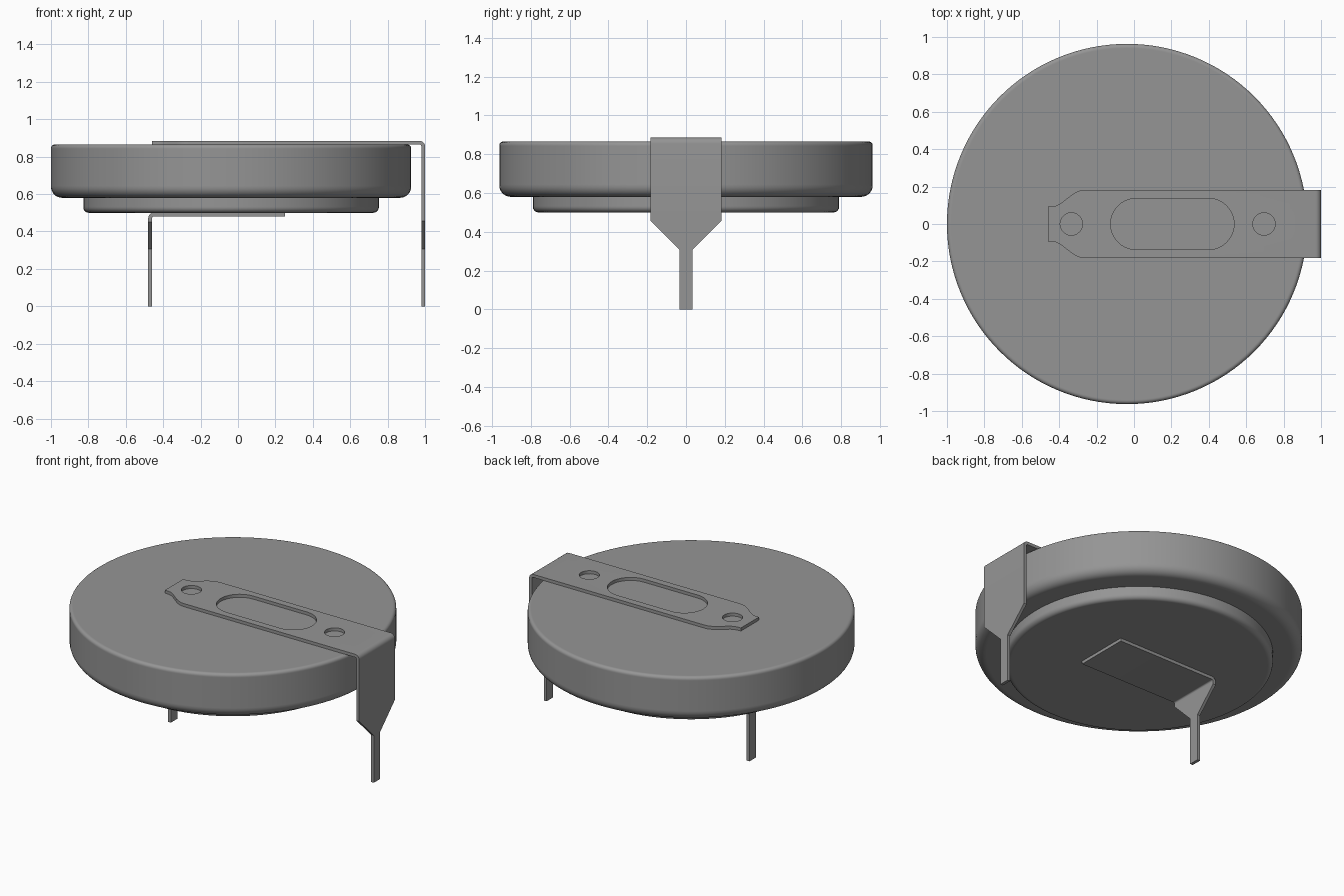
import bpy, bmesh, math
from mathutils import Matrix, Vector

cube = bpy.data.objects.get("Cube")
if cube:
    bpy.data.objects.remove(cube, do_unlink=True)

grey = bpy.data.materials.new("metal grey")
grey.use_nodes = True
COLOUR = (0.3, 0.3, 0.3, 1)
grey.diffuse_color = COLOUR
grey.node_tree.nodes["Principled BSDF"].inputs["Base Color"].default_value = COLOUR


def finish(bm, name):
    bmesh.ops.recalc_face_normals(bm, faces=bm.faces)
    mesh = bpy.data.meshes.new(name)
    bm.to_mesh(mesh)
    bm.free()
    mesh.materials.append(grey)
    obj = bpy.data.objects.new(name, mesh)
    bpy.context.collection.objects.link(obj)
    bpy.ops.object.select_all(action='DESELECT')
    obj.select_set(True)
    bpy.context.view_layer.objects.active = obj
    bpy.ops.object.shade_smooth_by_angle(angle=math.radians(32))
    return obj


def arc(cx, cy, r, a0, a1, n):
    """Points on an arc, angles in degrees."""
    angles = [math.radians(a0 + (a1 - a0) * i / n) for i in range(n + 1)]
    return [(cx + r * math.cos(a), cy + r * math.sin(a)) for a in angles]


def disc(name, radius, z0, z1, r_low, r_top, x=-0.037):
    """Turned disc with rounded rims; the extra rings keep the flats flat."""
    pts = [(0, z0), (radius - r_low - 0.004, z0)]
    pts += arc(radius - r_low, z0 + r_low, r_low, -90, 0, 8)
    pts += [(radius, z0 + r_low + 0.004), (radius, z1 - r_top - 0.004)]
    pts += arc(radius - r_top, z1 - r_top, r_top, 0, 90, 6)
    pts += [(radius - r_top - 0.004, z1), (0, z1)]
    bm = bmesh.new()
    vs = [bm.verts.new((p, 0, z)) for p, z in pts]
    es = [bm.edges.new(pair) for pair in zip(vs, vs[1:])]
    bmesh.ops.spin(bm, geom=vs + es, cent=(0, 0, 0), axis=(0, 0, 1),
                   angle=math.tau, steps=128, use_duplicate=False)
    bmesh.ops.remove_doubles(bm, verts=bm.verts, dist=1e-5)
    bmesh.ops.translate(bm, verts=bm.verts, vec=(x, 0, 0))
    return finish(bm, name)


T, R = 0.02, 0.03            # sheet thickness, outer bend radius
ARC = R * math.pi / 2


def bent_strip(name, half_outline, holes, x_end, z_top, half_w, shoulder, side):
    """Cut a flat blank with holes, then fold its end down into a solder pin.
    side = 1 folds at +x, side = -1 at -x."""
    fold, zc = x_end - R, z_top - R

    def along(z):            # blank position that ends up at height z
        return fold + ARC + zc - z

    half = half_outline + [(along(shoulder), half_w), (along(0.307), 0.033), (along(0), 0.033)]
    outline = half + [(u, -v) for u, v in reversed(half)]
    bm = bmesh.new()
    for loop in [outline] + holes:
        vs = [bm.verts.new((u, v, 0)) for u, v in loop]
        for a, b in zip(vs, vs[1:] + vs[:1]):
            bm.edges.new((a, b))
    bmesh.ops.triangle_fill(bm, use_beauty=True, edges=bm.edges, normal=(0, 0, 1))
    # Cross cuts over the fold
    for i in range(7):
        bmesh.ops.bisect_plane(bm, geom=bm.verts[:] + bm.edges[:] + bm.faces[:],
                               plane_co=(fold + ARC * i / 6, 0, 0), plane_no=(1, 0, 0))
    bmesh.ops.dissolve_limit(bm, angle_limit=0.001, verts=[],
                             edges=[e for e in bm.edges if len(e.link_faces) == 2
                                    and abs(e.verts[0].co.x - e.verts[1].co.x) > 1e-4
                                    and min(v.co.x for v in e.verts) > fold - 1e-4])
    ext = bmesh.ops.extrude_face_region(bm, geom=bm.faces[:])
    bmesh.ops.translate(bm, vec=(0, 0, T),
                        verts=[g for g in ext["geom"] if isinstance(g, bmesh.types.BMVert)])
    for v in bm.verts:
        u, w = v.co.x - fold, v.co.z
        r = R - T + w
        if u <= 0:
            x, z = v.co.x, zc + r
        elif u < ARC:
            x, z = fold + r * math.sin(u / R), zc + r * math.cos(u / R)
        else:
            x, z = fold + r, zc - (u - ARC)
        v.co = Vector((side * x, v.co.y, z))
    return finish(bm, name)


# Cell body: wide can and the smaller cap beneath it
disc("cell_can", 0.963, 0.58, 0.865, 0.06, 0.02)
disc("cell_cap", 0.79, 0.50, 0.582, 0.03, 0.001)

# Upper terminal: necked tip, two round holes and a long slot
tip = [(-0.46, 0.093), (-0.435, 0.094), (-0.415, 0.098), (-0.395, 0.108),
       (-0.33, 0.158), (-0.305, 0.173), (-0.28, 0.181), (-0.25, 0.183)]
slot = arc(0.398, 0, 0.137, -90, 90, 20) + arc(0.012, 0, 0.137, 90, 270, 20)
rounds = [arc(x, 0, 0.06, 0, 345, 23) for x in (-0.335, 0.695)]
bent_strip("upper_terminal", tip, [slot] + rounds, 1.0, 0.885, 0.183, 0.456, 1)

# Lower terminal: plain plate under the cap
bent_strip("lower_terminal", [(-0.25, 0.177)], [], 0.48, 0.50, 0.177, 0.452, -1)
